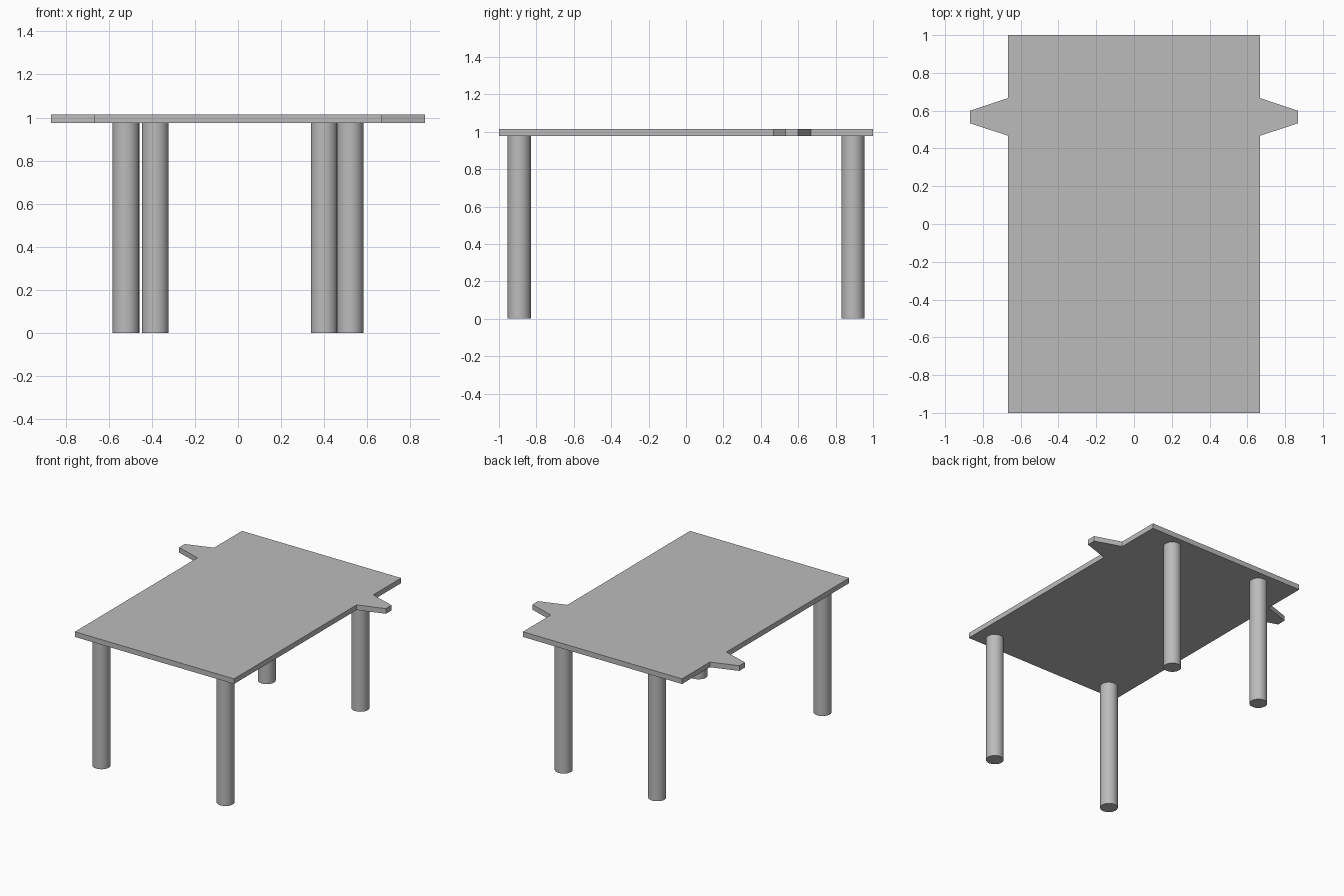
import bpy
import bmesh
import math

cube = bpy.data.objects.get("Cube")
if cube:
    bpy.data.objects.remove(cube, do_unlink=True)

TOP, UNDER = 1.015, 0.976
LEG_RADIUS = 0.062

grey = bpy.data.materials.new("plain_grey")
grey.use_nodes = True
colour = (0.5, 0.5, 0.5, 1)
grey.diffuse_color = colour
grey.node_tree.nodes["Principled BSDF"].inputs["Base Color"].default_value = colour


def add_object(name, bm):
    mesh = bpy.data.meshes.new(name)
    bmesh.ops.recalc_face_normals(bm, faces=bm.faces)
    bm.to_mesh(mesh)
    bm.free()
    mesh.materials.append(grey)
    obj = bpy.data.objects.new(name, mesh)
    bpy.context.collection.objects.link(obj)
    return obj


# Table top: half outline with a tapered side tab, mirrored and extruded
half = [(0.667, -1), (0.667, 0.467), (0.867, 0.533),
        (0.867, 0.6), (0.667, 0.667), (0.667, 1)]
outline = half + [(-x, y) for x, y in reversed(half)]
bm = bmesh.new()
face = bm.faces.new([bm.verts.new((x, y, UNDER)) for x, y in outline])
raised = bmesh.ops.extrude_face_region(bm, geom=[face])["geom"]
bmesh.ops.translate(bm, vec=(0, 0, TOP - UNDER),
                    verts=[v for v in raised if isinstance(v, bmesh.types.BMVert)])
if not face.is_valid or len(bm.faces) < len(outline) + 2:
    bmesh.ops.holes_fill(bm, edges=bm.edges)
add_object("table_top", bm)

# Round legs, the back pair standing closer together
legs = {
    "front_left_leg": (0.52, -0.892),
    "front_right_leg": (-0.52, -0.892),
    "back_left_leg": (0.40, 0.893),
    "back_right_leg": (-0.384, 0.893),
}
for name, (x, y) in legs.items():
    bm = bmesh.new()
    bmesh.ops.create_cone(bm, cap_ends=True, segments=32, radius1=LEG_RADIUS,
                          radius2=LEG_RADIUS, depth=UNDER)
    leg = add_object(name, bm)
    leg.location = (x, y, UNDER / 2)
    bpy.ops.object.select_all(action="DESELECT")
    leg.select_set(True)
    bpy.context.view_layer.objects.active = leg
    bpy.ops.object.shade_smooth_by_angle(angle=math.radians(40))
